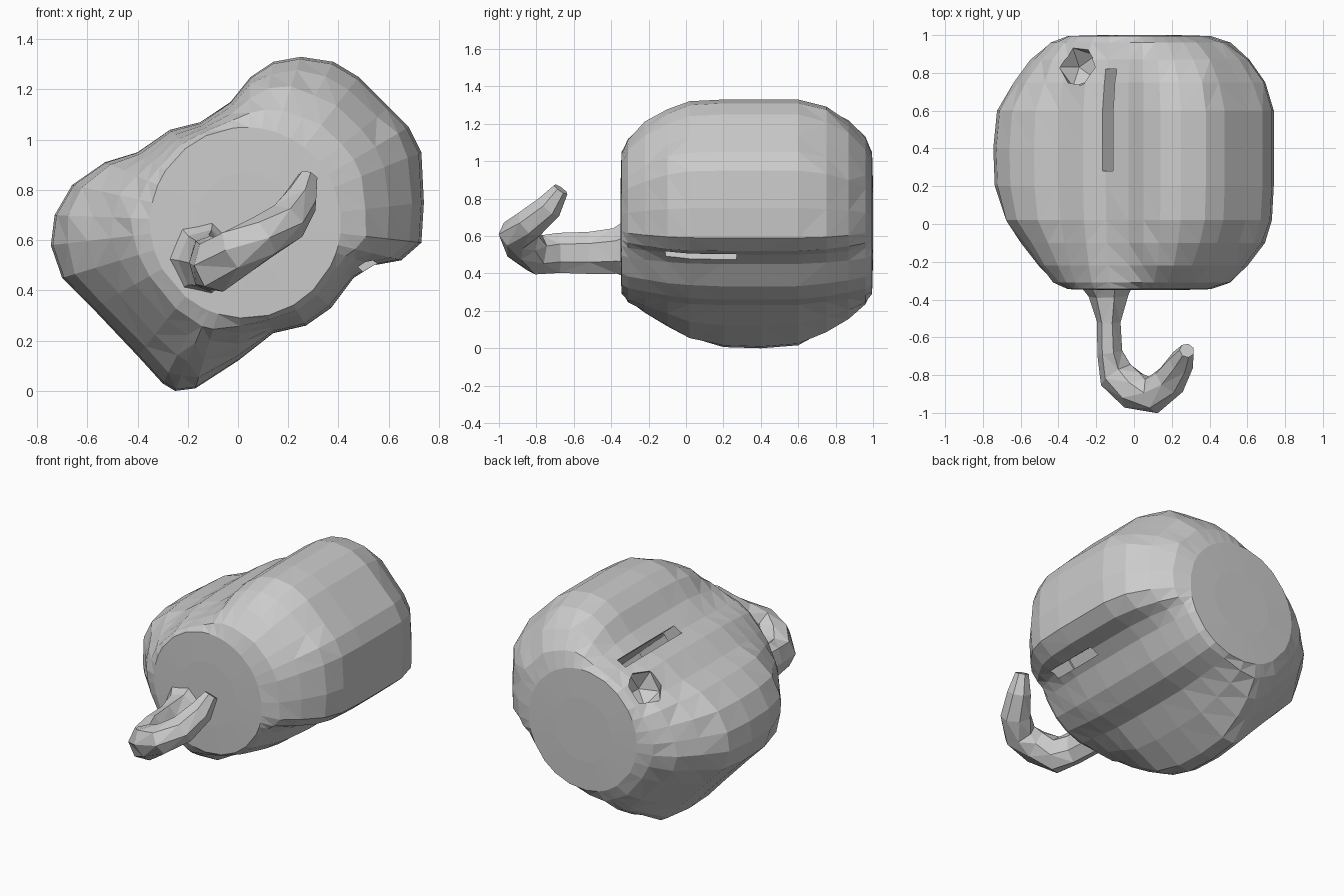
import bpy, bmesh, math, random
from mathutils import Vector

if "Cube" in bpy.data.objects:
    bpy.data.objects.remove(bpy.data.objects["Cube"])

random.seed(4)


def loft(name, rings):
    """Skin a list of equal-length rings and cap both ends."""
    bm = bmesh.new()
    vs = [[bm.verts.new(p) for p in r] for r in rings]
    n = len(vs[0])
    for a, b in zip(vs, vs[1:]):
        for i in range(n):
            j = (i + 1) % n
            bm.faces.new((a[i], a[j], b[j], b[i]))
    for r in (vs[0], vs[-1]):
        bm.faces.new(r)
    bmesh.ops.recalc_face_normals(bm, faces=bm.faces)
    bmesh.ops.triangulate(bm, faces=[f for f in bm.faces if len(f.verts) > 3])
    me = bpy.data.meshes.new(name)
    bm.to_mesh(me)
    bm.free()
    ob = bpy.data.objects.new(name, me)
    bpy.context.collection.objects.link(ob)
    return ob


def slab(name, loc, scale):
    """Box cutter lying in the sloping plane between the two lobes."""
    bpy.ops.mesh.primitive_cube_add(size=1, location=loc, rotation=(0, .725, 0))
    ob = bpy.context.object
    ob.name = name
    ob.scale = scale
    return ob


# Body: lumpy outline in x/z, blending to a round cap at each end of y
outline = [(-.25, 0), (-.17, .01), (0, .12), (.14, .23), (.27, .26), (.37, .33),
           (.46, .45), (.54, .5), (.65, .52), (.73, .59), (.74, .75), (.73, .95),
           (.68, 1.05), (.6, 1.13), (.48, 1.25), (.38, 1.31), (.25, 1.33),
           (.14, 1.31), (.05, 1.25), (-.03, 1.15), (-.15, 1.07), (-.27, 1.04),
           (-.4, .95), (-.53, .91), (-.66, .82), (-.73, .7), (-.745, .58),
           (-.7, .45), (-.58, .33), (-.4, .14), (-.3, .03)]
# y, blend to cap on the upper right side, blend on the rounder lower left side
stations = [(-.35, 1.4, 1.4), (-.345, 1, 1), (-.31, .7, .82), (-.22, .42, .62),
            (-.1, .16, .38), (.02, .03, .16), (.2, 0, .02), (.4, 0, 0), (.6, 0, .05),
            (.75, .14, .28), (.87, .37, .52), (.96, .68, .78), (.995, 1, 1),
            (1, 1.4, 1.4)]
cx, cz = .03, .67
rings = []
for y, a, b in stations:
    ring = []
    for x, z in outline:
        dx, dz = x - cx, z - cz
        d = math.hypot(dx, dz)
        w = min(1, max(0, .5 + (dx + dz) * .8))
        u = a * w + b * (1 - w)
        if .05 < u < .95:
            u += random.uniform(-.03, .03)
        r = d * (1 - u) + .38 * u if u <= 1 else .2
        ring.append((cx + dx / d * r, y, cz + dz / d * r))
    rings.append(ring)
body = loft("body", rings)

# Crevice between the lobes, open at the top and lower right, plus a rear pit
cutters = [slab("crevice_cutter", (.2, .35, .78), (.68, .9, .06)),
           slab("top_slot_cutter", (-.06, .55, 1.01), (.34, .54, .06)),
           slab("side_slot_cutter", (.47, .08, .54), (.24, .38, .06))]
bpy.ops.mesh.primitive_ico_sphere_add(subdivisions=1, radius=.12, location=(-.29, .83, .96))
cutters.append(bpy.context.object)
cutters[-1].name = "pit_cutter"
bpy.context.view_layer.update()
for cutter in cutters:
    m = body.modifiers.new("cut", 'BOOLEAN')
    m.operation = 'DIFFERENCE'
    m.solver = 'EXACT'
    m.object = cutter
bpy.context.view_layer.objects.active = body
for m in list(body.modifiers):
    bpy.ops.object.modifier_apply(modifier=m.name)
for cutter in cutters:
    bpy.data.objects.remove(cutter)

# Curled stem: centre, sideways radius, vertical radius
path = [((-.14, -.28, .53), .17, .18), ((-.13, -.38, .52), .11, .125),
        ((-.13, -.52, .51), .065, .115), ((-.125, -.68, .51), .07, .11),
        ((-.09, -.8, .5), .1, .11), ((0, -.88, .56), .105, .1),
        ((.1, -.905, .61), .1, .09), ((.19, -.83, .67), .09, .085),
        ((.25, -.73, .76), .07, .075), ((.28, -.67, .85), .04, .045)]
rings = []
for i, (c, rs, rv) in enumerate(path):
    t = Vector(path[min(i + 1, len(path) - 1)][0]) - Vector(path[max(i - 1, 0)][0])
    t.normalize()
    side = t.cross(Vector((0, 0, 1))).normalized()
    up = side.cross(t)
    rings.append([Vector(c) + side * rs * math.cos(q) + up * rv * math.sin(q)
                  for q in (2 * math.pi * k / 7 for k in range(7))])
loft("curled_stem", rings)
